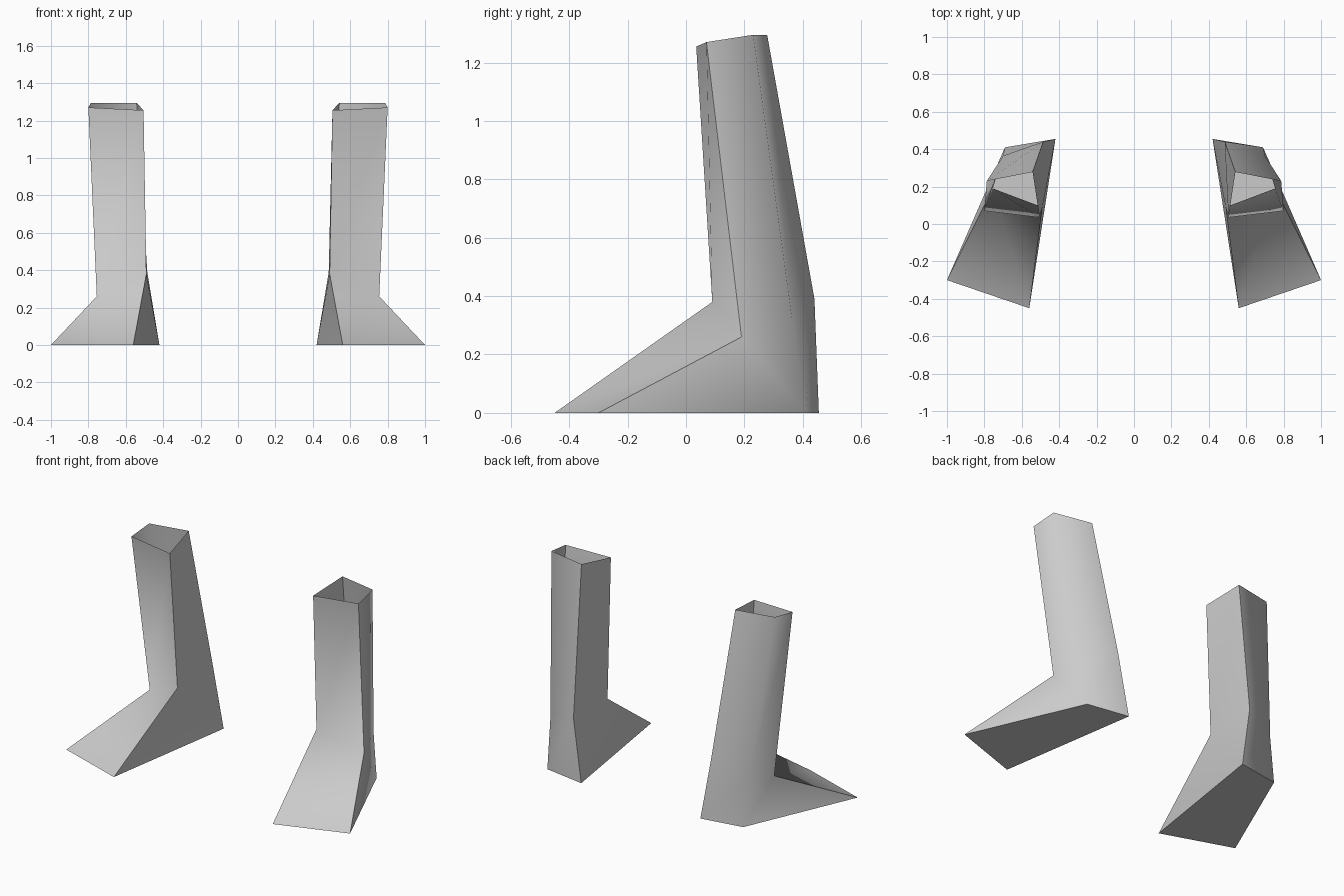
import bpy, math

if "Cube" in bpy.data.objects:
    bpy.data.objects.remove(bpy.data.objects["Cube"])

grey = bpy.data.materials.new("plain grey")
grey.diffuse_color = (0.6, 0.6, 0.6, 1)
grey.use_nodes = True
grey.node_tree.nodes["Principled BSDF"].inputs["Base Color"].default_value = grey.diffuse_color

# Four-corner sections: front inner, front outer, back outer, back inner
SOLE = [(0.56, -0.45, 0), (1.0, -0.30, 0), (0.69, 0.41, 0), (0.42, 0.455, 0)]
ANKLE = [(0.49, 0.09, 0.38), (0.755, 0.19, 0.26), (0.70, 0.365, 0.31), (0.485, 0.44, 0.39)]
RIM = [(0.505, 0.035, 1.255), (0.80, 0.07, 1.27), (0.787, 0.23, 1.295), (0.542, 0.278, 1.295)]

FACES = [
    (3, 2, 1, 0),                                   # sole
    (0, 1, 5), (0, 5, 4),                           # instep
    (1, 2, 5), (2, 6, 5),                           # outer side of the foot
    (2, 3, 7, 6),                                   # heel
    (3, 0, 4), (3, 4, 7),                           # inner side of the foot
] + [(4 + i, 4 + (i + 1) % 4, 8 + (i + 1) % 4, 8 + i) for i in range(4)]  # open shaft


def boot(name, side):
    verts = [(side * x, y, z) for x, y, z in SOLE + ANKLE + RIM]
    faces = FACES if side > 0 else [f[::-1] for f in FACES]
    mesh = bpy.data.meshes.new(name)
    mesh.from_pydata(verts, [], faces)
    mesh.materials.append(grey)
    obj = bpy.data.objects.new(name, mesh)
    bpy.context.collection.objects.link(obj)
    bpy.ops.object.select_all(action='DESELECT')
    obj.select_set(True)
    bpy.context.view_layer.objects.active = obj
    bpy.ops.object.shade_smooth_by_angle(angle=math.radians(80))


boot("right_boot", 1)
boot("left_boot", -1)
